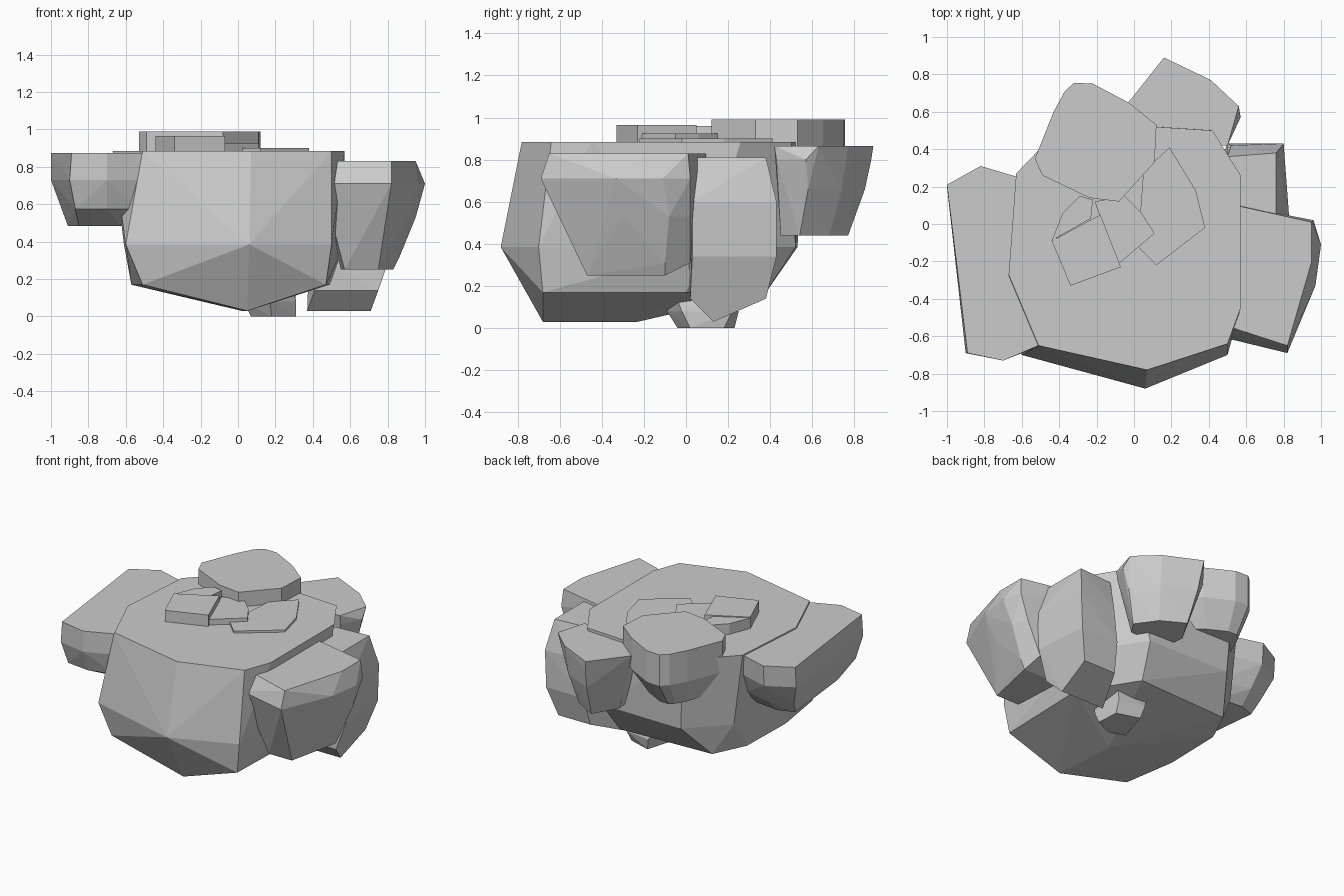
import bpy, bmesh, math


def rock(name, levels):
    """Faceted stone: convex hull around a few horizontal outlines {z: [(x, y), ...]}."""
    bm = bmesh.new()
    for z, outline in levels.items():
        for x, y in outline:
            bm.verts.new((x, y, z))
    bmesh.ops.convex_hull(bm, input=bm.verts[:])
    loose = [v for v in bm.verts if not v.link_faces]
    bmesh.ops.delete(bm, geom=loose, context='VERTS')
    bmesh.ops.dissolve_limit(bm, angle_limit=math.radians(2),
                             verts=bm.verts[:], edges=bm.edges[:])
    bmesh.ops.recalc_face_normals(bm, faces=bm.faces[:])
    mesh = bpy.data.meshes.new(name)
    bm.to_mesh(mesh)
    bm.free()
    obj = bpy.data.objects.new(name, mesh)
    bpy.context.collection.objects.link(obj)
    return obj


def slab(name, outline, top, bottom=0.86):
    """Thin flat stone with upright sides."""
    return rock(name, {bottom: outline, top: outline})


# main boulder with flat top and keel-like underside
rock("main_boulder", {
    0.885: [(-0.51, -0.65), (0.07, -0.78), (0.50, -0.64), (0.57, -0.45), (0.57, 0.26),
            (0.42, 0.50), (0.12, 0.50), (-0.36, 0.55), (-0.63, 0.27), (-0.67, -0.27)],
    0.385: [(-0.60, -0.70), (0.06, -0.88), (0.50, -0.70), (0.57, 0.10), (0.30, 0.52),
            (-0.33, 0.53), (-0.57, 0.28), (-0.61, -0.25)],
    0.17: [(-0.51, -0.68), (-0.57, -0.30), (0.47, -0.68), (0.49, 0.0),
           (0.25, 0.38), (-0.45, 0.35), (-0.56, 0.12)],
    0.03: [(0.05, -0.68), (0.02, -0.23)],
})

# boulder on the front right side
rock("right_front_boulder", {
    0.83: [(0.45, -0.53), (0.52, -0.55), (0.82, -0.65), (0.95, -0.20), (0.95, 0.01), (0.45, 0.12)],
    0.71: [(0.45, -0.60), (0.52, -0.61), (0.82, -0.69), (0.97, -0.33), (1.0, -0.11), (0.96, 0.02)],
    0.53: [(0.50, -0.55), (0.79, -0.57), (0.91, -0.30), (0.95, -0.08), (0.90, 0.02)],
    0.31: [(0.55, -0.48), (0.86, -0.10), (0.80, 0.02)],
    0.25: [(0.57, -0.47), (0.75, -0.47), (0.83, -0.10), (0.55, -0.10)],
})

# tall boulder on the back right side
rock("right_back_boulder", {
    0.81: [(0.40, 0.05), (0.76, 0.03), (0.76, 0.38), (0.50, 0.36)],
    0.60: [(0.40, 0.02), (0.83, 0.03), (0.80, 0.43), (0.52, 0.42)],
    0.34: [(0.38, 0.01), (0.82, 0.03), (0.79, 0.43), (0.50, 0.43)],
    0.14: [(0.41, 0.02), (0.75, 0.02), (0.73, 0.38), (0.48, 0.38)],
    0.03: [(0.37, 0.13), (0.71, 0.13)],
})

# boulder jutting out at the back
rock("back_boulder", {
    0.865: [(-0.03, 0.65), (0.16, 0.89), (0.41, 0.77), (0.56, 0.63), (0.50, 0.42), (0.05, 0.42)],
    0.80: [(0.57, 0.57), (0.50, 0.43), (0.17, 0.88)],
    0.66: [(0.03, 0.62), (0.18, 0.85), (0.40, 0.74), (0.53, 0.58), (0.47, 0.45)],
    0.44: [(0.10, 0.60), (0.20, 0.77), (0.36, 0.68), (0.46, 0.54), (0.40, 0.45), (0.12, 0.45)],
})

# boulder resting on the back left rim
crown = [(-0.37, 0.71), (-0.32, 0.755), (-0.22, 0.75), (-0.03, 0.65), (0.12, 0.53),
         (0.11, 0.33), (-0.08, 0.12), (-0.24, 0.14), (-0.49, 0.26), (-0.53, 0.35), (-0.43, 0.60)]
rock("top_boulder", {
    0.99: crown,
    0.77: crown,
    0.60: [(-0.26 + (x + 0.24) * 0.68, 0.42 + (y - 0.42) * 0.68) for x, y in crown],
})

# boulder on the left side
rock("left_boulder", {
    0.875: [(-1.0, 0.21), (-0.82, 0.31), (-0.55, 0.23), (-0.51, -0.65), (-0.70, -0.73), (-0.89, -0.69)],
    0.73: [(-1.0, 0.20), (-0.82, 0.30), (-0.55, 0.22), (-0.50, -0.65), (-0.70, -0.73), (-0.90, -0.69)],
    0.575: [(-0.94, 0.14), (-0.80, 0.21), (-0.58, 0.16), (-0.53, -0.62), (-0.70, -0.67), (-0.87, -0.65)],
    0.485: [(-0.91, 0.08), (-0.80, 0.12), (-0.62, 0.10), (-0.63, -0.48), (-0.85, -0.48)],
})

# small stone under the main boulder
rock("foot_stone", {
    0.16: [(0.04, -0.05), (0.29, -0.05), (0.30, 0.20), (0.08, 0.22)],
    0.08: [(0.03, -0.05), (0.17, -0.09), (0.31, -0.02), (0.31, 0.22), (0.12, 0.25)],
    0.0: [(0.07, 0.0), (0.18, -0.04), (0.31, 0.02), (0.30, 0.18), (0.14, 0.23)],
})

# thin stones scattered on the top
slab("thick_slab", [(-0.44, -0.09), (-0.34, -0.33), (-0.07, -0.23), (-0.18, 0.05)], 0.965)
slab("side_slab", [(-0.44, -0.09), (-0.38, 0.06), (-0.29, 0.15), (-0.22, 0.13), (-0.23, 0.03)], 0.96)
slab("middle_slab", [(-0.21, 0.12), (-0.05, 0.15), (0.04, 0.06), (0.11, -0.05), (-0.09, -0.22)], 0.925)
slab("low_slab", [(0.19, 0.41), (0.33, 0.18), (0.38, -0.02), (0.12, -0.22), (0.02, -0.12), (0.05, 0.28)], 0.9)
